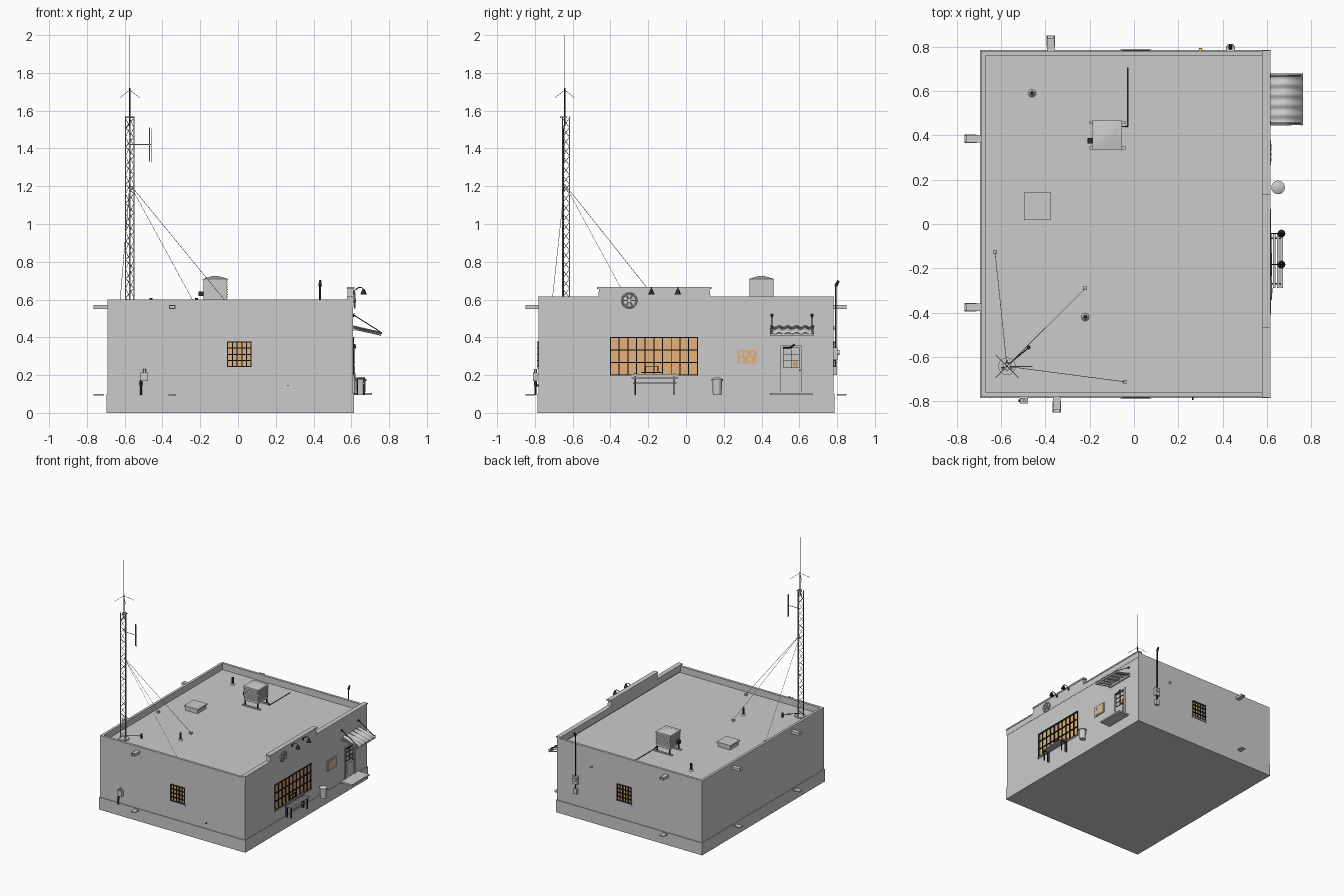
import bpy, bmesh, math
from mathutils import Vector, Matrix


def material(name, rgb):
    m = bpy.data.materials.new(name)
    m.diffuse_color = (*rgb, 1)
    return m


GREY = material("stucco grey", (0.6, 0.6, 0.6))
BLACK = material("black iron", (0.02, 0.02, 0.022))
TAN = material("warm window tan", (0.77, 0.45, 0.2))
ORANGE = material("orange sign", (0.8, 0.33, 0.08))
AMBER = material("amber lamp", (0.8, 0.5, 0.1))


def box(bm, x0, x1, y0, y1, z0, z1):
    size = (abs(x1 - x0), abs(y1 - y0), abs(z1 - z0), 1)
    mat = Matrix.Translation(((x0 + x1) / 2, (y0 + y1) / 2, (z0 + z1) / 2)) @ Matrix.Diagonal(size)
    return bmesh.ops.create_cube(bm, size=1, matrix=mat)["verts"]


def rod(bm, a, b, r, n=6, r2=None):
    a, b = Vector(a), Vector(b)
    mat = Matrix.Translation((a + b) / 2) @ (b - a).to_track_quat('Z', 'Y').to_matrix().to_4x4()
    bmesh.ops.create_cone(bm, cap_ends=True, segments=n, radius1=r, radius2=r if r2 is None else r2,
                          depth=(b - a).length, matrix=mat)


def path(bm, pts, r, n=6):
    for a, b in zip(pts, pts[1:]):
        rod(bm, a, b, r, n)


def wall_box(bm, wall, u0, u1, d0, d1, z0, z1):
    """Box on a wall: u along the wall, d outwards from its surface."""
    if wall == "right":
        box(bm, 0.61 + d0, 0.61 + d1, u0, u1, z0, z1)
    elif wall == "left":
        box(bm, -0.69 - d0, -0.69 - d1, u0, u1, z0, z1)
    else:
        s = -1 if wall == "front" else 1
        box(bm, u0, u1, s * (0.78 + d0), s * (0.78 + d1), z0, z1)


def finish(bm, name, mat):
    bmesh.ops.recalc_face_normals(bm, faces=bm.faces)
    me = bpy.data.meshes.new(name)
    bm.to_mesh(me)
    bm.free()
    me.materials.append(mat)
    ob = bpy.data.objects.new(name, me)
    bpy.context.collection.objects.link(ob)
    return ob


def make(name, mat, *calls):
    """One object from several (function, args...) parts."""
    bm = bmesh.new()
    for fn, *args in calls:
        fn(bm, *args)
    return finish(bm, name, mat)


# Building shell with sunken roof
bm = bmesh.new()
box(bm, -0.69, 0.61, -0.78, 0.78, 0, 0.6)
bm.faces.ensure_lookup_table()
roof = max(bm.faces, key=lambda f: f.calc_center_median().z)
bmesh.ops.inset_region(bm, faces=[roof], thickness=0.028)
bmesh.ops.inset_region(bm, faces=[roof], thickness=0.001)
bmesh.ops.translate(bm, verts=roof.verts, vec=(0, 0, -0.05))
shell = finish(bm, "building_shell", GREY)

# Window and door recesses
cutter = make("opening_cutter", GREY,
              (wall_box, "front", -0.055, 0.07, -0.015, 0.02, 0.245, 0.375),
              (wall_box, "back", -0.055, 0.07, -0.015, 0.02, 0.245, 0.375),
              (wall_box, "right", -0.4, 0.06, -0.015, 0.02, 0.2, 0.4),
              (wall_box, "right", 0.5, 0.615, -0.012, 0.02, 0.107, 0.355))
cutter.hide_render = True
cut = shell.modifiers.new("openings", 'BOOLEAN')
cut.operation, cut.object, cut.solver = 'DIFFERENCE', cutter, 'EXACT'
bpy.context.view_layer.objects.active = shell
bpy.ops.object.modifier_apply(modifier=cut.name)
bpy.data.objects.remove(cutter)

make("plinth", GREY, (box, -0.695, 0.615, -0.785, 0.785, 0, 0.1))

# Stepped facade parapet with caps
bm = bmesh.new()
profile = [(-0.78, 0.56), (0.78, 0.56), (0.78, 0.608), (0.13, 0.61), (0.125, 0.658),
           (-0.46, 0.658), (-0.465, 0.61), (-0.78, 0.608)]
face = bm.faces.new([bm.verts.new((0.58, y, z)) for y, z in profile])
ext = bmesh.ops.extrude_face_region(bm, geom=[face])["geom"]
bmesh.ops.translate(bm, verts=[v for v in ext if isinstance(v, bmesh.types.BMVert)], vec=(0.032, 0, 0))
box(bm, 0.578, 0.616, -0.47, 0.135, 0.655, 0.667)
box(bm, 0.578, 0.615, -0.783, -0.466, 0.605, 0.615)
box(bm, 0.578, 0.615, 0.131, 0.783, 0.605, 0.615)
finish(bm, "facade_parapet", GREY)


# Barred windows
def window(name, wall, u0, u1, z0, z1, cols, rows):
    make(name + "_panes", TAN, (wall_box, wall, u0, u1, -0.015, -0.010, z0, z1))
    t = 0.0025
    bars = [(wall_box, wall, u - t, u + t, -0.003, 0.005, z0, z1)
            for u in (u0 + (u1 - u0) * i / cols for i in range(cols + 1))]
    bars += [(wall_box, wall, u0 - t, u1 + t, -0.001, 0.008, z - t, z + t)
             for z in (z0 + (z1 - z0) * i / rows for i in range(rows + 1))]
    make(name + "_bars", BLACK, *bars)
    make(name + "_sill", GREY, (wall_box, wall, u0 - 0.008, u1 + 0.008, 0, 0.007, z0 - 0.012, z0 - 0.003))


window("front_window", "front", -0.055, 0.07, 0.245, 0.375, 5, 4)
window("back_window", "back", -0.055, 0.07, 0.245, 0.375, 5, 4)
window("shop_window", "right", -0.4, 0.06, 0.2, 0.4, 10, 3)

# Door, its frame, glazing, sign and step
R = "right"
make("door_frame", GREY, (wall_box, R, 0.49, 0.503, -0.01, 0.006, 0.107, 0.365),
     (wall_box, R, 0.612, 0.625, -0.01, 0.006, 0.107, 0.365),
     (wall_box, R, 0.49, 0.625, -0.01, 0.006, 0.353, 0.365))
make("door_leaf", GREY, (wall_box, R, 0.503, 0.612, -0.012, -0.005, 0.107, 0.353),
     (wall_box, R, 0.525, 0.59, -0.006, -0.002, 0.13, 0.215))
make("door_glazing_bars", BLACK,
     *[(wall_box, R, u - 0.0015, u + 0.0015, -0.006, -0.001, 0.24, 0.345) for u in (0.515, 0.558, 0.6)],
     *[(wall_box, R, 0.515, 0.6, -0.006, -0.001, z - 0.0015, z + 0.0015) for z in (0.24, 0.275, 0.31, 0.345)])
make("door_sign", ORANGE, (wall_box, R, 0.567, 0.592, -0.004, 0.001, 0.246, 0.272))
make("door_closer", BLACK, (path, [(0.615, 0.515, 0.345), (0.622, 0.55, 0.345), (0.618, 0.575, 0.362)], 0.004),
     (rod, (0.605, 0.603, 0.225), (0.62, 0.603, 0.225), 0.005))
make("door_step", GREY, (box, 0.61, 0.71, 0.445, 0.67, 0.094, 0.106))

# Corrugated awning on rods
bm = bmesh.new()
cols = []
for i in range(41):
    y, w = 0.447 + 0.23 * i / 40, 0.004 * math.cos(i * math.pi / 4)
    cols.append([bm.verts.new((0.61, y, 0.459 + w)), bm.verts.new((0.763, y, 0.424 + w))])
for a, b in zip(cols, cols[1:]):
    bm.faces.new((a[0], a[1], b[1], b[0]))
awning = finish(bm, "awning_sheet", GREY)
awning.modifiers.new("thickness", 'SOLIDIFY').thickness = 0.004
make("awning_frame", GREY, (box, 0.75, 0.758, 0.445, 0.678, 0.408, 0.42),
     (box, 0.61, 0.62, 0.445, 0.678, 0.435, 0.45),
     *[(rod, (0.612, y, 0.446), (0.755, y, 0.414), 0.005) for y in (0.45, 0.562, 0.673)])
make("awning_rods", BLACK, *[(rod, (0.61, y, 0.52), (0.752, y, 0.43), 0.0025) for y in (0.455, 0.667)],
     *[(rod, (0.61, y, 0.517), (0.618, y, 0.517), 0.009, 8) for y in (0.455, 0.667)])

# Notice board
make("notice_board_frame", GREY, (wall_box, R, 0.265, 0.38, 0, 0.007, 0.255, 0.34))
make("notice_board_panel", TAN, (wall_box, R, 0.272, 0.373, 0.005, 0.009, 0.262, 0.333))
make("notice_papers", GREY, *[(wall_box, R, u, u + 0.016, 0.008, 0.010, z, z + 0.02)
                              for u, z in ((0.281, 0.304), (0.306, 0.3), (0.345, 0.306), (0.285, 0.27), (0.33, 0.272))])

# Wheel emblem
bm = bmesh.new()
c = Vector((0.618, -0.30, 0.595))
rim = [c + Vector((0, 0.038 * math.cos(a), 0.038 * math.sin(a))) for a in (i * math.pi / 12 for i in range(25))]
path(bm, rim, 0.005)
for p in rim[0:24:4]:
    rod(bm, c, p, 0.003)
rod(bm, c - Vector((0.007, 0, 0)), c + Vector((0.006, 0, 0)), 0.011, 12)
finish(bm, "wheel_emblem", GREY)

# Gooseneck lamps
for i, y in enumerate((-0.183, -0.043)):
    make(f"gooseneck_lamp_{i + 1}", BLACK,
         (path, [(0.61, y, 0.638), (0.622, y, 0.652), (0.638, y, 0.664), (0.655, y, 0.664), (0.665, y, 0.654)], 0.0025),
         (rod, (0.665, y, 0.626), (0.665, y, 0.656), 0.018, 12, 0.005),
         (rod, (0.61, y, 0.638), (0.617, y, 0.638), 0.01, 10))

# Bench and bin
make("bench_slats", GREY, *[(box, x, x + 0.012, -0.288, -0.043, 0.183, 0.19) for x in (0.627, 0.644, 0.661)],
     (box, 0.66, 0.666, -0.28, -0.05, 0.153, 0.16), (box, 0.618, 0.623, -0.288, -0.043, 0.196, 0.206))
make("bench_legs", BLACK, *[(box, x, x + 0.006, y, y + 0.007, 0.095, 0.183)
                            for x in (0.63, 0.663) for y in (-0.273, -0.067)],
     *[(box, 0.62, 0.672, y, y + 0.007, 0.176, 0.183) for y in (-0.273, -0.067)],
     *[(box, 0.616, 0.622, y, y + 0.007, 0.095, 0.212) for y in (-0.273, -0.067)])
make("window_latch", BLACK, (box, 0.616, 0.62, -0.235, -0.13, 0.212, 0.217),
     *[(box, 0.616, 0.62, y, y + 0.004, 0.212, 0.248) for y in (-0.215, -0.15)],
     (box, 0.616, 0.62, -0.215, -0.146, 0.245, 0.249))
make("litter_bin", GREY, (rod, (0.65, 0.165, 0.095), (0.65, 0.165, 0.17), 0.023, 16, 0.026),
     (rod, (0.65, 0.165, 0.17), (0.65, 0.165, 0.178), 0.031, 16),
     (rod, (0.65, 0.165, 0.178), (0.65, 0.165, 0.187), 0.03, 16, 0.014))

# Scuppers and splash blocks
for wall, u in (("left", 0.385), ("left", -0.375), ("front", -0.348), ("back", -0.375)):
    out = 0.075 if wall == "left" else 0.07
    make(f"scupper_{wall}_{u}", GREY, (wall_box, wall, u - 0.017, u + 0.017, -0.01, out, 0.55, 0.554),
         *[(wall_box, wall, u + s * 0.017, u + s * 0.013, -0.01, out, 0.55, 0.57) for s in (-1, 1)],
         (wall_box, wall, u - 0.017, u + 0.017, -0.01, out - 0.01, 0.566, 0.57))
    make(f"splash_block_{wall}_{u}", GREY, (wall_box, wall, u - 0.019, u + 0.019, 0.02, out, 0.092, 0.1))

# Evaporative cooler
cool = [(box, -0.183, -0.057, 0.337, 0.463, 0.595, 0.705), (box, -0.187, -0.053, 0.333, 0.467, 0.7, 0.71)]
cool += [(box, -0.186, -0.054, 0.334, 0.466, z, z + 0.004) for z in (0.612 + 0.013 * i for i in range(7))]
bm = bmesh.new()
for fn, *args in cool:
    fn(bm, *args)
bmesh.ops.create_cone(bm, cap_ends=True, segments=4, radius1=0.09, radius2=0.02, depth=0.015,
                      matrix=Matrix.Translation((-0.12, 0.4, 0.7175)) @ Matrix.Rotation(math.pi / 4, 4, 'Z'))
box(bm, -0.2, -0.038, 0.335, 0.35, 0.55, 0.558)
box(bm, -0.2, -0.038, 0.45, 0.465, 0.55, 0.558)
finish(bm, "roof_cooler", GREY)
make("cooler_legs", BLACK, *[(box, x, x + 0.008, y, y + 0.008, 0.55, 0.598) for x in (-0.18, -0.068) for y in (0.339, 0.453)],
     (box, -0.21, -0.183, 0.363, 0.388, 0.618, 0.643))
make("water_line", BLACK, (path, [(-0.06, 0.44, 0.6), (-0.028, 0.44, 0.556), (-0.028, 0.705, 0.556)], 0.003))

# Roof hatch, vents and cable entry
make("roof_hatch", GREY, (box, -0.49, -0.38, 0.025, 0.135, 0.55, 0.582), (box, -0.496, -0.374, 0.019, 0.141, 0.578, 0.59))
for i, (x, y) in enumerate(((-0.46, 0.59), (-0.22, -0.42))):
    make(f"vent_flange_{i + 1}", GREY, (rod, (x, y, 0.549), (x, y, 0.56), 0.019, 12, 0.01))
    make(f"vent_pipe_{i + 1}", BLACK, (rod, (x, y, 0.55), (x, y, 0.608), 0.008, 10))
make("cable_entry", BLACK, (path, [(-0.575, -0.64, 0.575), (-0.475, -0.558, 0.57)], 0.003),
     (rod, (-0.475, -0.557, 0.549), (-0.475, -0.557, 0.583), 0.009, 8))

# Lattice mast
mx, my, top = -0.573, -0.642, 1.57
legs = [(mx + 0.025 * math.cos(a), my + 0.025 * math.sin(a)) for a in (math.radians(90 + 120 * k) for k in range(3))]
bm = bmesh.new()
for k, (x, y) in enumerate(legs):
    rod(bm, (x, y, 0.55), (x, y, top), 0.0032)
    nx, ny = legs[(k + 1) % 3]
    for i in range(20):
        z0, z1 = 0.56 + 0.05 * i, 0.61 + 0.05 * i
        a, b = ((x, y), (nx, ny)) if i % 2 else ((nx, ny), (x, y))
        rod(bm, (*a, z0), (*b, z1), 0.0018, 4)
rod(bm, (mx, my, 0.549), (mx, my, 0.558), 0.04, 12)
rod(bm, (mx, my, top - 0.008), (mx, my, top), 0.025, 3)
finish(bm, "lattice_mast", GREY)
make("mast_cable", BLACK, (path, [(-0.597, -0.648, 0.56), (-0.597, -0.648, 1.5), (mx, my, 1.54)], 0.0025),
     (rod, (mx, my, 1.52), (mx, my, 1.72), 0.0045, 8))
make("whip_antenna", GREY, (rod, (mx, my, 1.7), (mx, my, 2.0), 0.0018),
     *[(rod, (mx, my, 1.71), (mx + sx * 0.052, my + sy * 0.052, 1.668), 0.0014, 4) for sx in (-1, 1) for sy in (-1, 1)])
make("side_dipole", GREY, (rod, (mx, my, 1.42), (-0.46, my, 1.42), 0.0025),
     (rod, (-0.469, my, 1.33), (-0.469, my, 1.51), 0.0025), (rod, (-0.459, my, 1.325), (-0.459, my, 1.505), 0.0025))

# Guy wires and anchors
anchors = [(-0.627, -0.125), (-0.04, -0.712), (-0.22, -0.29)]
make("guy_wires", GREY, *[(rod, (mx, my, 1.21), (x, y, 0.56), 0.0013, 4) for x, y in anchors])
make("guy_anchors", GREY, *[(box, x - 0.009, x + 0.009, y - 0.007, y + 0.007, 0.549, 0.565) for x, y in anchors])

# Gas meter and tap on the front wall
make("gas_meter", GREY, (box, -0.515, -0.477, -0.81, -0.785, 0.17, 0.215), (rod, (-0.495, -0.797, 0.21), (-0.495, -0.797, 0.232), 0.007, 8))
make("gas_pipe", BLACK, (rod, (-0.514, -0.797, 0.095), (-0.514, -0.797, 0.175), 0.005, 8), (rod, (-0.514, -0.797, 0.145), (-0.514, -0.797, 0.165), 0.008, 8))
make("wall_tap", BLACK, (rod, (0.265, -0.775, 0.145), (0.265, -0.793, 0.145), 0.004))

# Service mast, meter and amber lamp on the back wall
make("service_mast", BLACK, (rod, (0.435, 0.793, 0.2), (0.435, 0.793, 0.68), 0.005, 8), (rod, (0.435, 0.793, 0.672), (0.435, 0.808, 0.7), 0.009, 8, 0.006))
make("electric_meter", GREY, (box, 0.415, 0.455, 0.78, 0.803, 0.28, 0.345), (box, 0.42, 0.45, 0.78, 0.8, 0.2, 0.245),
     (rod, (0.435, 0.8, 0.32), (0.435, 0.812, 0.32), 0.014, 12))
make("back_lamp", AMBER, (rod, (0.3, 0.778, 0.45), (0.3, 0.793, 0.45), 0.01, 10, 0.007))

# Smooth only the shallow edges of round parts
for ob in bpy.data.objects:
    ob.select_set(ob.type == 'MESH')
bpy.context.view_layer.objects.active = shell
bpy.ops.object.shade_smooth_by_angle(angle=math.radians(46))
